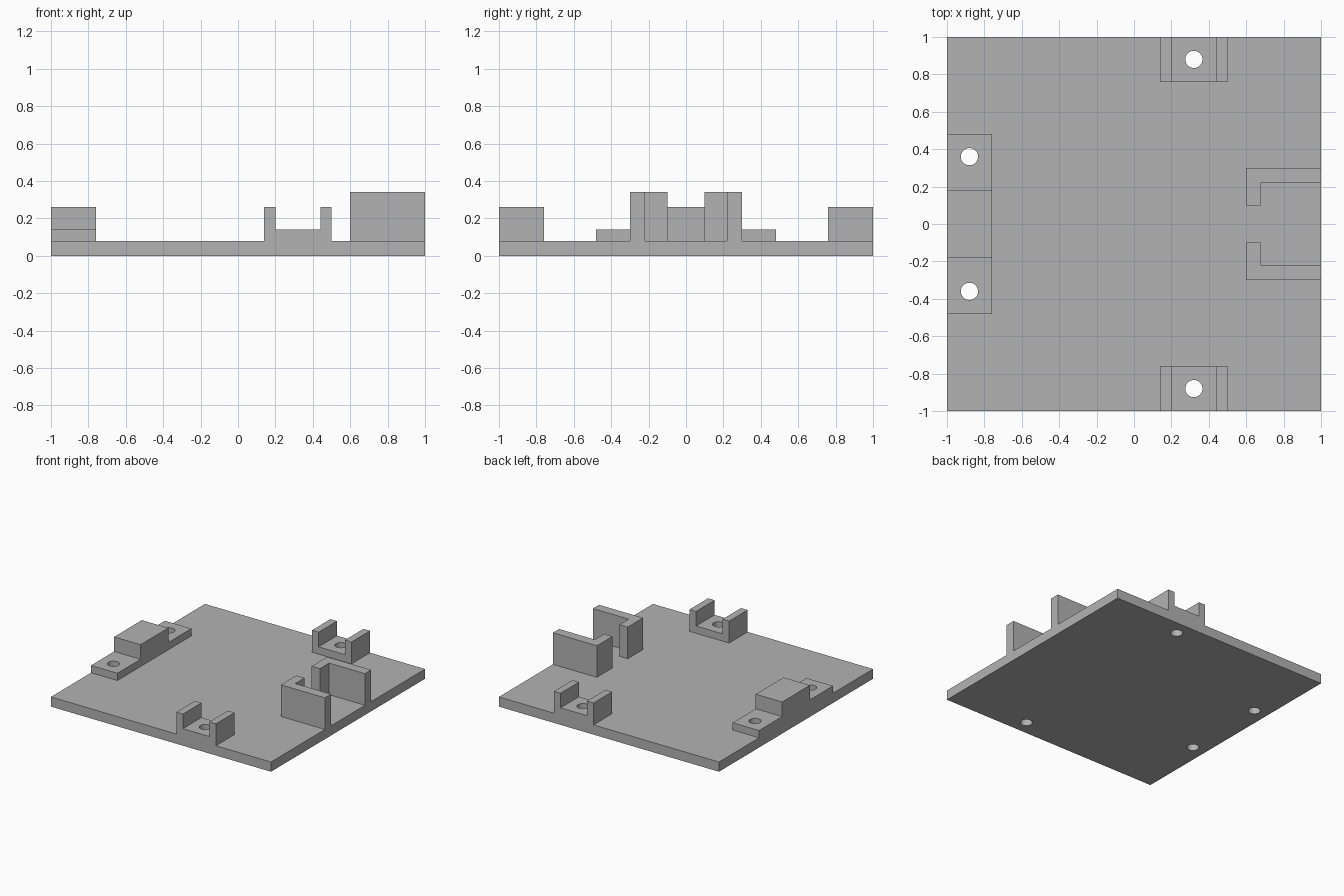
import bpy
import bmesh
from mathutils import Vector

if "Cube" in bpy.data.objects:
    bpy.data.objects.remove(bpy.data.objects["Cube"], do_unlink=True)

grey = bpy.data.materials.new("mid grey")
grey.use_nodes = True
colour = (0.45, 0.45, 0.45, 1)
grey.diffuse_color = colour
grey.node_tree.nodes["Principled BSDF"].inputs["Base Color"].default_value = colour

PLATE_TOP = 0.08
TAB_TOP = 0.14
BLOCK_TOP = 0.26
BRACKET_TOP = 0.34


def extrude_profile(name, points, direction):
    """Closed solid swept from a flat outline along a direction."""
    bm = bmesh.new()
    face = bm.faces.new([bm.verts.new(p) for p in points])
    swept = bmesh.ops.extrude_face_region(bm, geom=[face], use_keep_orig=True)
    verts = [v for v in swept["geom"] if isinstance(v, bmesh.types.BMVert)]
    bmesh.ops.translate(bm, verts=verts, vec=Vector(direction))
    bmesh.ops.recalc_face_normals(bm, faces=bm.faces)
    mesh = bpy.data.meshes.new(name)
    bm.to_mesh(mesh)
    bm.free()
    mesh.materials.append(grey)
    obj = bpy.data.objects.new(name, mesh)
    bpy.context.collection.objects.link(obj)
    return obj


def drill(obj, centres):
    """Cut vertical screw holes through a part."""
    for x, y in centres:
        bpy.ops.mesh.primitive_cylinder_add(vertices=32, radius=0.046, depth=1,
                                            location=(x, y, 0))
        cutter = bpy.context.object
        cutter.name = "hole_cutter"
        cutter.hide_render = True
        cutter.data.materials.append(grey)
        cut = obj.modifiers.new("screw_hole", "BOOLEAN")
        cut.operation = "DIFFERENCE"
        cut.solver = "EXACT"
        cut.object = cutter
        bpy.context.view_layer.objects.active = obj
        bpy.ops.object.modifier_apply(modifier=cut.name)
        bpy.data.objects.remove(cutter, do_unlink=True)


edge_holes = [(0.32, -0.88), (0.32, 0.88)]
side_holes = [(-0.88, -0.36), (-0.88, 0.36)]

# Square base plate
plate = extrude_profile("base_plate", [(-1, -1, 0), (1, -1, 0), (1, 1, 0), (-1, 1, 0)],
                        (0, 0, PLATE_TOP))
drill(plate, edge_holes + side_holes)

# Stepped block with a screw tab at each end
half = [(0.48, PLATE_TOP), (0.48, TAB_TOP), (0.18, TAB_TOP), (0.18, BLOCK_TOP)]
outline = half + [(-y, z) for y, z in reversed(half)]
block = extrude_profile("stepped_block", [(-1, y, z) for y, z in outline], (0.24, 0, 0))
drill(block, side_holes)

# U-shaped saddles and hooked brackets, mirrored front to back
saddle = [(0.14, PLATE_TOP), (0.14, BLOCK_TOP), (0.2, BLOCK_TOP), (0.2, TAB_TOP),
          (0.44, TAB_TOP), (0.44, BLOCK_TOP), (0.5, BLOCK_TOP), (0.5, PLATE_TOP)]
hook = [(1, 0.3), (0.6, 0.3), (0.6, 0.1), (0.675, 0.1), (0.675, 0.22), (1, 0.22)]
for side, label, hole in ((-1, "front", edge_holes[0]), (1, "back", edge_holes[1])):
    part = extrude_profile(label + "_saddle", [(x, side, z) for x, z in saddle],
                           (0, -0.24 * side, 0))
    drill(part, [hole])
    extrude_profile(label + "_bracket", [(x, y * side, PLATE_TOP) for x, y in hook],
                    (0, 0, BRACKET_TOP - PLATE_TOP))
